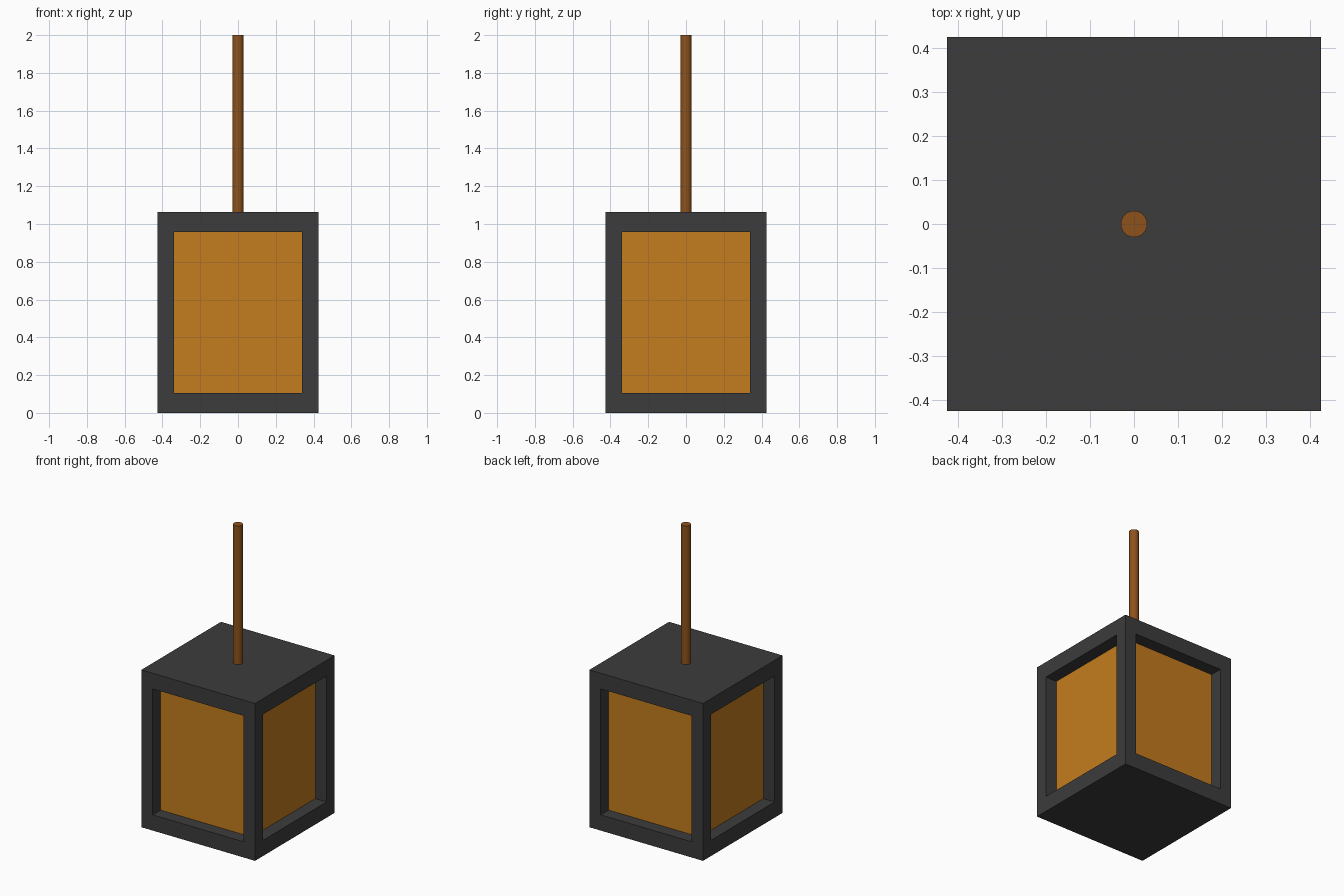
import bpy

if "Cube" in bpy.data.objects:
    bpy.data.objects.remove(bpy.data.objects["Cube"])

HALF = 0.425      # half width of the lantern
POST = 0.085      # corner post thickness
SLAB = 0.106      # base and cap thickness
TOP = 1.063       # top of the lantern body


def material(name, color):
    mat = bpy.data.materials.new(name)
    mat.diffuse_color = (*color, 1)
    mat.use_nodes = True
    mat.node_tree.nodes["Principled BSDF"].inputs["Base Color"].default_value = mat.diffuse_color
    return mat


iron = material("dark_iron", (0.045, 0.045, 0.045))
amber = material("amber_glass", (0.55, 0.20, 0.013))
copper = material("copper_rod", (0.27, 0.085, 0.012))


def box(name, size, center, mat):
    bpy.ops.mesh.primitive_cube_add(size=1, location=center)
    ob = bpy.context.object
    ob.name = name
    ob.scale = size
    bpy.ops.object.transform_apply(location=False, rotation=False, scale=True)
    ob.data.materials.append(mat)
    return ob


# base and cap slabs
box("base", (2 * HALF, 2 * HALF, SLAB), (0, 0, SLAB / 2), iron)
box("cap", (2 * HALF, 2 * HALF, SLAB), (0, 0, TOP - SLAB / 2), iron)

# corner posts
height = TOP - 2 * SLAB
offset = HALF - POST / 2
for sx, side in ((-1, "left"), (1, "right")):
    for sy, face in ((-1, "front"), (1, "back")):
        box(f"post_{face}_{side}", (POST, POST, height),
            (sx * offset, sy * offset, TOP / 2), iron)

# glowing glass block recessed behind the frame
inner = 2 * (HALF - POST)
box("glass", (inner, inner, height), (0, 0, TOP / 2), amber)

# hanging rod
bpy.ops.mesh.primitive_cylinder_add(vertices=24, radius=0.03, depth=2 - TOP,
                                    location=(0, 0, (2 + TOP) / 2))
rod = bpy.context.object
rod.name = "hanging_rod"
rod.data.materials.append(copper)
bpy.ops.object.shade_smooth_by_angle()
